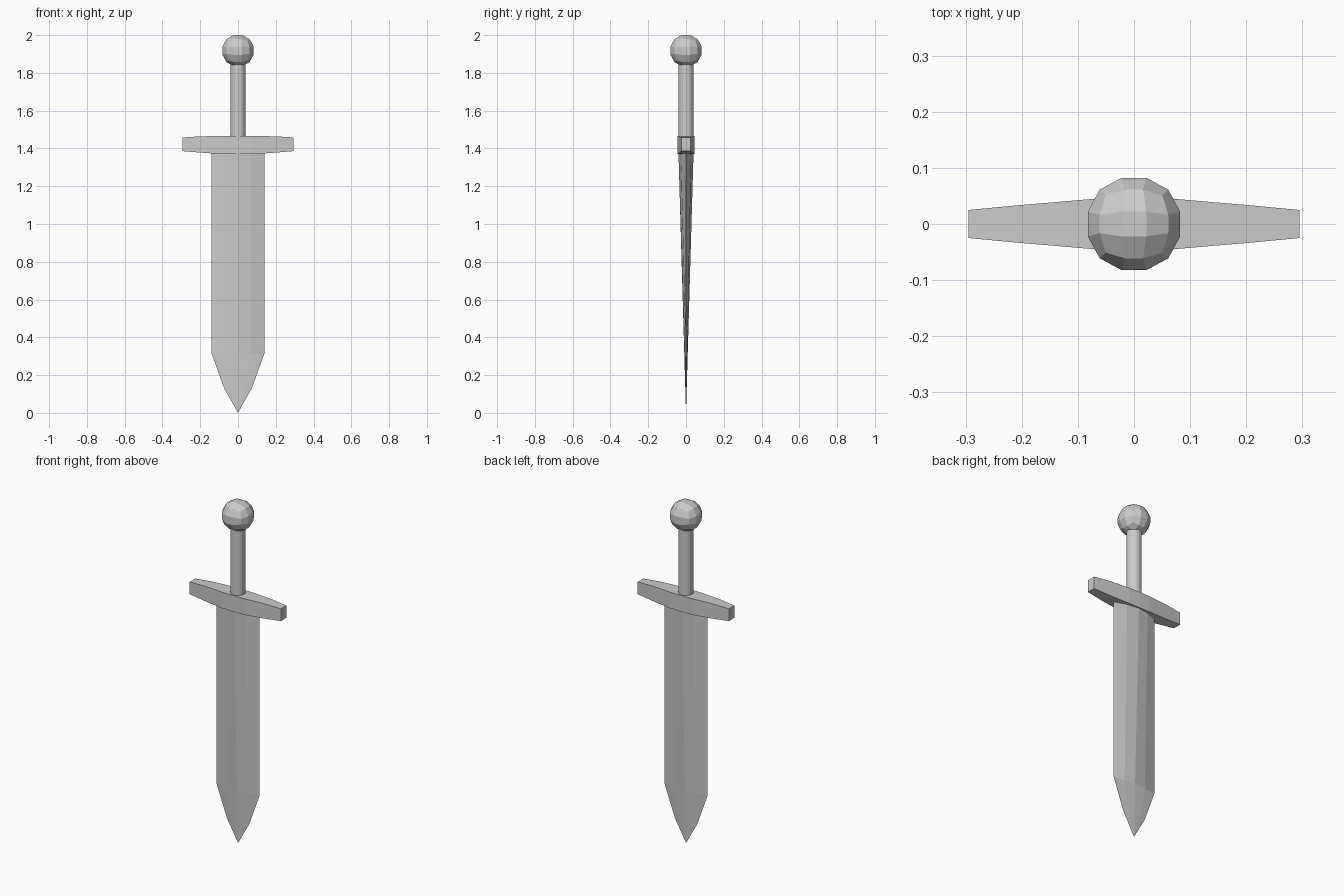
import bpy
import bmesh
import math
from mathutils import Vector

cube = bpy.data.objects.get("Cube")
if cube:
    bpy.data.objects.remove(cube, do_unlink=True)

steel = bpy.data.materials.new("light_grey_metal")
steel.use_nodes = True
grey = (0.6, 0.6, 0.6, 1)
steel.diffuse_color = grey
steel.node_tree.nodes["Principled BSDF"].inputs["Base Color"].default_value = grey


def finish(name, bm):
    bmesh.ops.remove_doubles(bm, verts=bm.verts[:], dist=0.0003)
    bmesh.ops.recalc_face_normals(bm, faces=bm.faces[:])
    mesh = bpy.data.meshes.new(name)
    bm.to_mesh(mesh)
    bm.free()
    mesh.materials.append(steel)
    obj = bpy.data.objects.new(name, mesh)
    bpy.context.collection.objects.link(obj)
    return obj


def loft(name, rings):
    """Skin a list of closed rings and cap both ends."""
    bm = bmesh.new()
    loops = [[bm.verts.new(p) for p in ring] for ring in rings]
    n = len(loops[0])
    for a, b in zip(loops, loops[1:]):
        for i in range(n):
            j = (i + 1) % n
            bm.faces.new((a[i], a[j], b[j], b[i]))
    bm.faces.new(loops[0])
    bm.faces.new(loops[-1])
    return finish(name, bm)


# Blade: lens section that thins steadily towards the point
section = [(-1, 0), (-0.5, -0.7), (0, -1), (0.5, -0.7),
           (1, 0), (0.5, 0.7), (0, 1), (-0.5, 0.7)]
blade_rows = [(1.39, 0.14), (0.315, 0.14), (0.13, 0.073), (0.001, 0.0005)]
loft("blade", [[(x * w, y * 0.029 * z, z) for x, y in section]
               for z, w in blade_rows])

# Crossguard: box section narrowing to both ends
half = [(0, 0.046, 1.37, 1.465), (0.07, 0.045, 1.371, 1.465),
        (0.14, 0.039, 1.374, 1.465), (0.2, 0.034, 1.378, 1.464),
        (0.295, 0.025, 1.386, 1.458)]
stations = [(-x, y, lo, hi) for x, y, lo, hi in half[:0:-1]] + half
loft("crossguard", [[(x, -y, lo), (x, y, lo), (x, y, hi), (x, -y, hi)]
                    for x, y, lo, hi in stations])

# Grip
bm = bmesh.new()
bmesh.ops.create_cone(bm, cap_ends=True, segments=16,
                      radius1=0.04, radius2=0.04, depth=0.42)
grip = finish("grip", bm)
grip.location.z = 1.66

# Pommel: cube with three by three faces per side, rounded to a ball
bm = bmesh.new()
steps = [math.tan(math.radians(a)) for a in (-45, -15, 15, 45)]
for axis in range(3):
    for side in (-1, 1):
        def point(u, v):
            p = [u, v]
            p.insert(axis, side)
            return bm.verts.new(Vector(p).normalized() * 0.088)
        grid = [[point(u, v) for v in steps] for u in steps]
        for i in range(3):
            for j in range(3):
                bm.faces.new((grid[i][j], grid[i + 1][j],
                              grid[i + 1][j + 1], grid[i][j + 1]))
pommel = finish("pommel", bm)
pommel.location.z = 1.918
